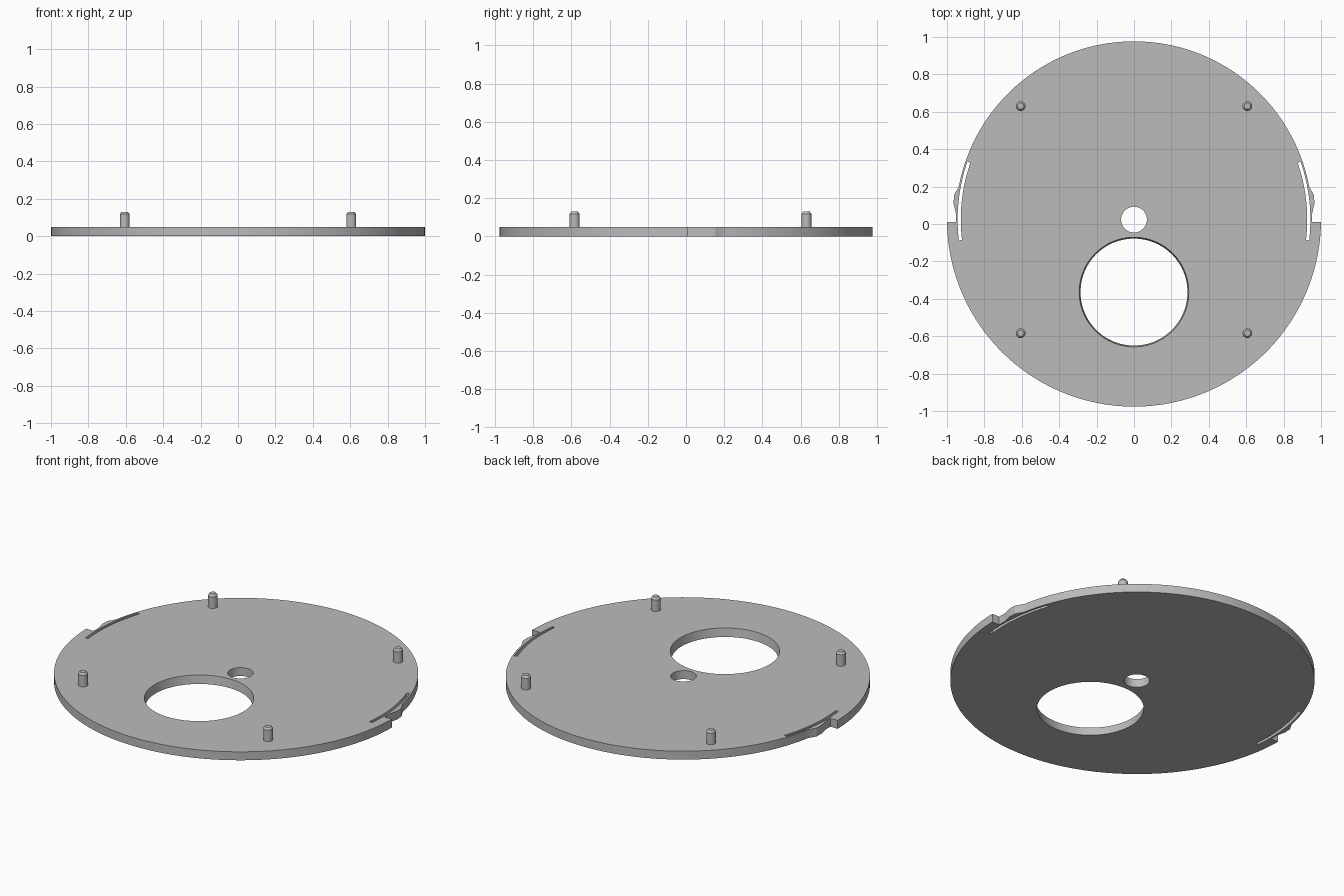
import bpy, bmesh
from math import sin, cos, pi, asin, radians

CY = 0.0235        # centre of the disc in y
R_BACK, R_FRONT = 0.953, 1.0
THICK = 0.05

cube = bpy.data.objects.get("Cube")
if cube:
    bpy.data.objects.remove(cube, do_unlink=True)

grey = bpy.data.materials.new("plain grey")
grey.use_nodes = True
colour = (0.5, 0.5, 0.5, 1)
grey.diffuse_color = colour
grey.node_tree.nodes["Principled BSDF"].inputs["Base Color"].default_value = colour


def arc(radius, start, end, steps, cy=CY):
    angles = [start + (end - start) * i / steps for i in range(steps + 1)]
    return [(radius * cos(a), cy + radius * sin(a)) for a in angles]


def mirrored(points):
    return [(-x, y) for x, y in points]


def prism(name, bottom, top, z0, z1):
    """Solid between two outlines with the same number of points."""
    bm = bmesh.new()
    low = [bm.verts.new((x, y, z0)) for x, y in bottom]
    high = [bm.verts.new((x, y, z1)) for x, y in top]
    bm.faces.new(low)
    bm.faces.new(high)
    for i in range(len(low)):
        j = (i + 1) % len(low)
        bm.faces.new((low[i], low[j], high[j], high[i]))
    bmesh.ops.recalc_face_normals(bm, faces=bm.faces)
    mesh = bpy.data.meshes.new(name)
    bm.to_mesh(mesh)
    bm.free()
    obj = bpy.data.objects.new(name, mesh)
    bpy.context.collection.objects.link(obj)
    mesh.materials.append(grey)
    return obj


def smooth(obj):
    bpy.ops.object.select_all(action="DESELECT")
    obj.select_set(True)
    bpy.context.view_layer.objects.active = obj
    bpy.ops.object.shade_smooth_by_angle(angle=radians(20))


# Disc outline: wide front half, step, snap bump, narrower back half
step_y = 0.01
bump = [(0.952, step_y), (0.952, 0.055), (0.965, 0.11), (0.962, 0.155)]
half = arc(R_FRONT, -pi / 2, asin((step_y - CY) / R_FRONT), 60)
half += bump + arc(R_BACK, asin((0.2 - CY) / R_BACK), pi / 2, 60)
outline = half + mirrored(half[1:-1][::-1])
plate = prism("base_disc", outline, outline, 0, THICK)

# Holes: centre bore, large slightly tapered opening, two arm slots
z0, z1 = -THICK, 2 * THICK
bore = arc(0.069, 0, 2 * pi, 48)[:-1]
wide = arc(0.300, 0, 2 * pi, 96, -0.364)[:-1]
narrow = arc(0.279, 0, 2 * pi, 96, -0.364)[:-1]
slot = arc(0.926, -0.118, 0.335, 24) + arc(0.943, 0.335, -0.118, 24)
cutters = [
    prism("bore_cutter", bore, bore, z0, z1),
    prism("opening_cutter", narrow, wide, z0, z1),
    prism("left_slot_cutter", slot, slot, z0, z1),
    prism("right_slot_cutter", mirrored(slot), mirrored(slot), z0, z1),
]
bpy.context.view_layer.objects.active = plate
for cutter in cutters:
    cutter.hide_render = True
    mod = plate.modifiers.new("cut", "BOOLEAN")
    mod.operation = "DIFFERENCE"
    mod.solver = "EXACT"
    mod.object = cutter
    bpy.ops.object.modifier_apply(modifier=mod.name)
    bpy.data.objects.remove(cutter, do_unlink=True)
smooth(plate)

# Four locating pegs with chamfered tips
for side, sx in (("left", 1), ("right", -1)):
    for end, sy in (("front", -1), ("back", 1)):
        bm = bmesh.new()
        rings = []
        for r, z in ((0.026, THICK - 0.01), (0.026, 0.118), (0.017, 0.13)):
            rings.append([bm.verts.new((r * cos(a * pi / 16), r * sin(a * pi / 16), z))
                          for a in range(32)])
        for low, high in zip(rings, rings[1:]):
            for i in range(32):
                j = (i + 1) % 32
                bm.faces.new((low[i], low[j], high[j], high[i]))
        bm.faces.new(rings[0][::-1])
        bm.faces.new(rings[-1])
        name = f"{end}_{side}_peg"
        mesh = bpy.data.meshes.new(name)
        bm.to_mesh(mesh)
        bm.free()
        mesh.materials.append(grey)
        peg = bpy.data.objects.new(name, mesh)
        peg.location = (sx * 0.606, CY + sy * 0.607, 0)
        bpy.context.collection.objects.link(peg)
        smooth(peg)
